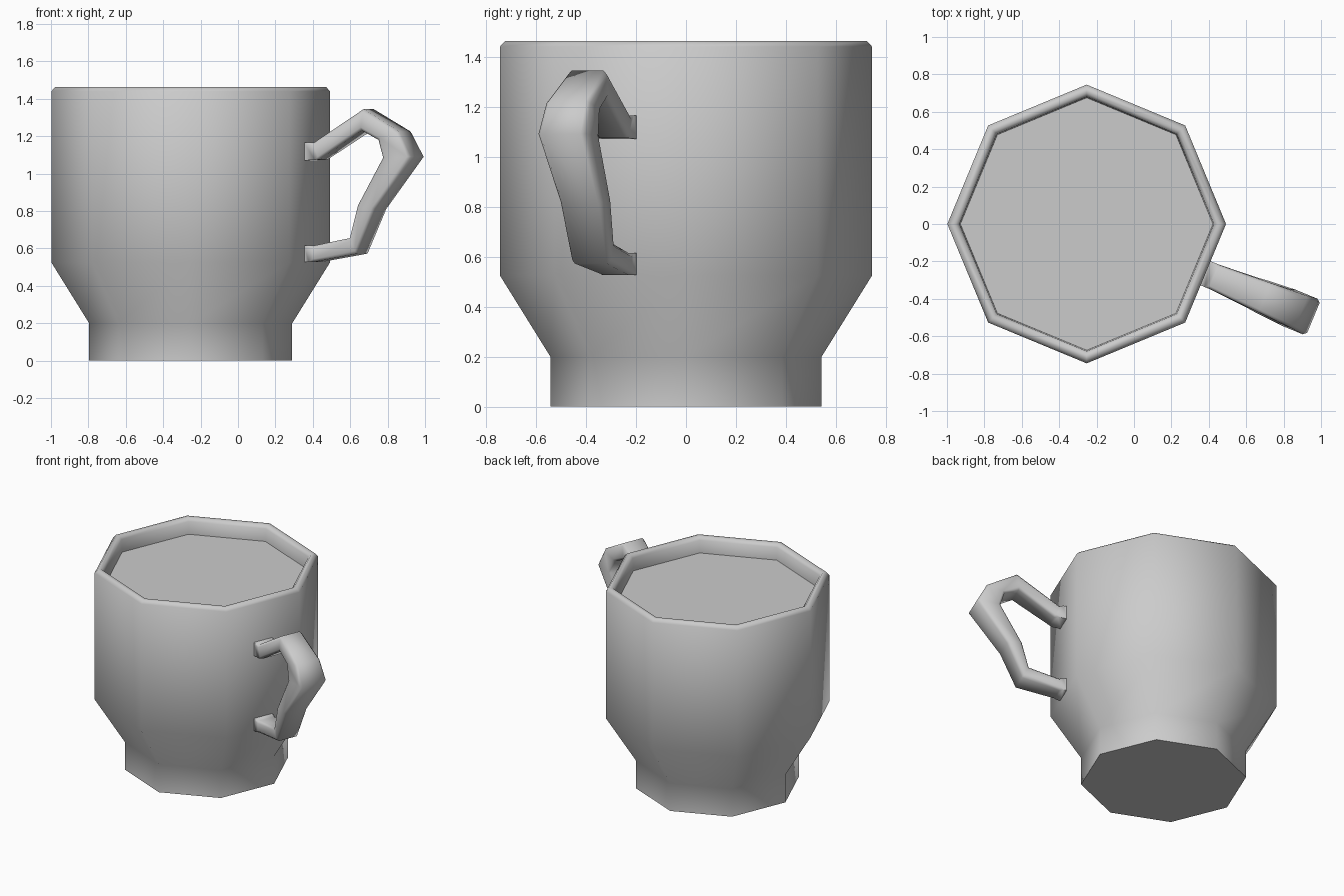
import bpy, bmesh
from math import cos, sin, pi, radians

if "Cube" in bpy.data.objects:
    bpy.data.objects.remove(bpy.data.objects["Cube"])

CX = -0.253  # cup axis


def make_object(name, bm, angle):
    bmesh.ops.recalc_face_normals(bm, faces=bm.faces)
    me = bpy.data.meshes.new(name)
    bm.to_mesh(me)
    bm.free()
    ob = bpy.data.objects.new(name, me)
    bpy.context.collection.objects.link(ob)
    bpy.ops.object.select_all(action='DESELECT')
    ob.select_set(True)
    bpy.context.view_layer.objects.active = ob
    bpy.ops.object.shade_smooth_by_angle(angle=radians(angle))
    return ob


def loft(bm, rings):
    n = len(rings[0])
    for a, b in zip(rings, rings[1:]):
        for i in range(n):
            j = (i + 1) % n
            bm.faces.new((a[i], a[j], b[j], b[i]))


def octagon(bm, r, z):
    return [bm.verts.new((CX + r * cos(i * pi / 4), r * sin(i * pi / 4), z))
            for i in range(8)]


# Eight-sided cup body with foot, shoulder and rolled rim, filled near the top
bm = bmesh.new()
profile = [(0.543, 0), (0.543, 0.2), (0.745, 0.525), (0.745, 1.44),
           (0.725, 1.462), (0.70, 1.462), (0.68, 1.44), (0.675, 1.35)]
rings = [octagon(bm, r, z) for r, z in profile]
loft(bm, rings)
bm.faces.new(rings[0])
bm.faces.new(rings[-1])
make_object("cup", bm, 50)

# Handle: outer (t, z), inner (t, z), half width; t is distance from the cup axis
sections = [
    (0.685, 1.165, 0.685, 1.07, 0.07),
    (0.735, 1.165, 0.77, 1.075, 0.07),
    (1.03, 1.345, 1.02, 1.23, 0.085),
    (1.24, 1.225, 1.12, 1.18, 0.095),
    (1.312, 1.09, 1.15, 1.085, 0.103),
    (1.10, 0.81, 1.00, 0.83, 0.092),
    (0.995, 0.572, 0.95, 0.655, 0.085),
    (0.735, 0.527, 0.735, 0.615, 0.07),
    (0.685, 0.527, 0.685, 0.615, 0.07),
]
A = -pi / 8  # handle leaves the middle of one wall


def handle_point(t, s, z):
    return (CX + t * cos(A) - s * sin(A), t * sin(A) + s * cos(A), z)


bm = bmesh.new()
rings = []
for to, zo, ti, zi, w in sections:
    corners = [(to, -w, zo), (to, w, zo), (ti, w, zi), (ti, -w, zi)]
    rings.append([bm.verts.new(handle_point(*c)) for c in corners])
loft(bm, rings)
# soften the long edges
long_edges = [e for a, b in zip(rings[1:], rings[2:-1]) for i in range(4)
              for e in [bm.edges.get((a[i], b[i]))]]
bmesh.ops.bevel(bm, geom=long_edges, offset=0.016, segments=1,
                affect='EDGES', clamp_overlap=True)
make_object("handle", bm, 60)
